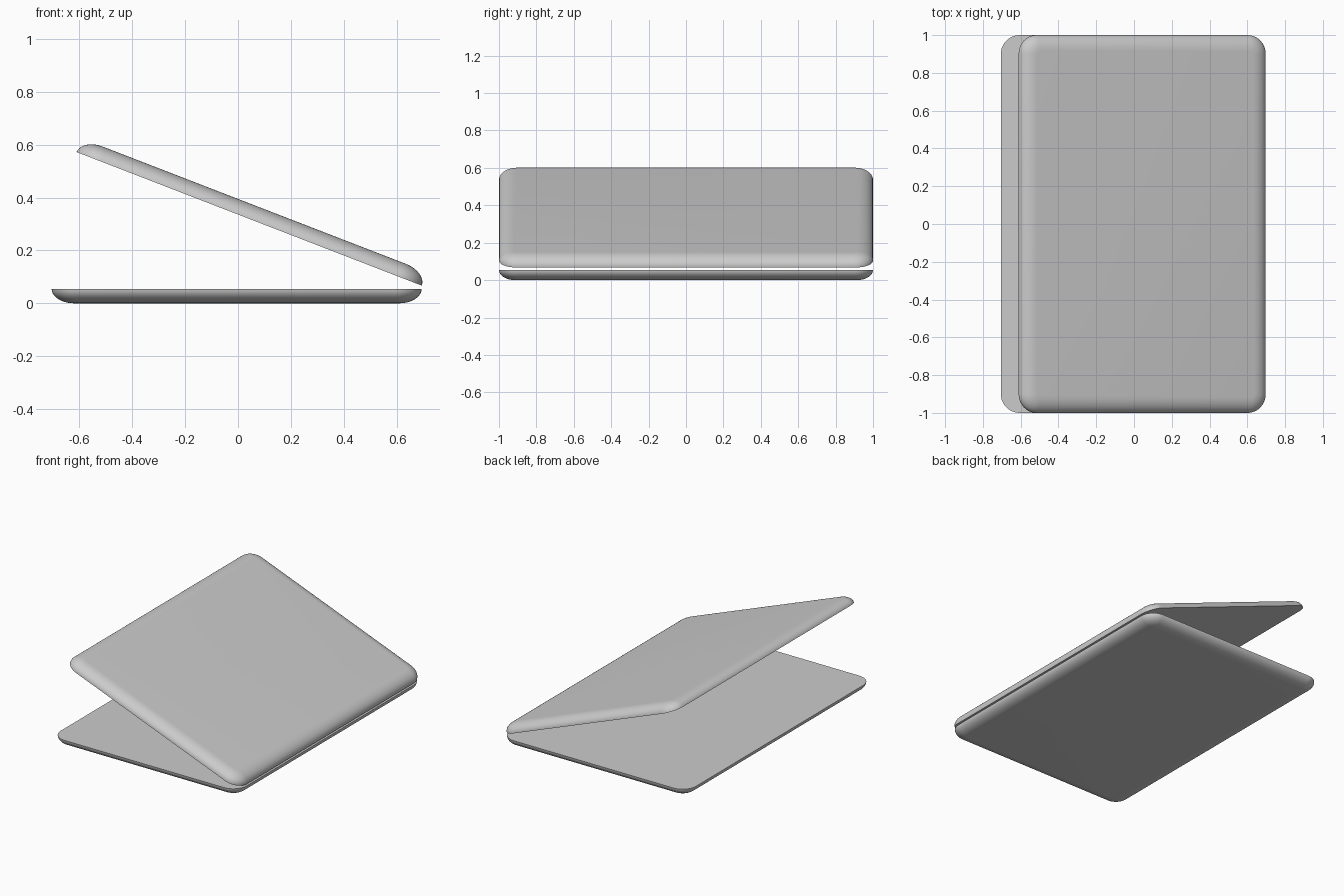
import bpy, bmesh, math

if "Cube" in bpy.data.objects:
    bpy.data.objects.remove(bpy.data.objects["Cube"])

L, W, T = 1.40, 2.0, 0.055      # depth, width, thickness of each shell
EDGE, CORNER = 0.085, 0.10      # rounded edge reach, plan corner radius
HINGE_X = 0.695


def ring(inset, z, seg=10):
    """Rounded rectangle; hinge edge at x = 0, extending to x = -L."""
    r = CORNER - inset
    pts = []
    for k, (sx, sy) in enumerate([(1, 1), (-1, 1), (-1, -1), (1, -1)]):
        cx = -L / 2 + sx * (L / 2 - CORNER)
        cy = sy * (W / 2 - CORNER)
        for i in range(seg + 1):
            a = math.pi / 2 * (k + i / seg)
            pts.append((cx + r * math.cos(a), cy + r * math.sin(a), z))
    return pts


def shell(name, steps=10):
    """Flat at z = 0, bulging to z = T with a quarter-ellipse edge."""
    bm = bmesh.new()
    rings = []
    for i in range(steps + 1):
        t = math.pi / 2 * i / steps
        rings.append([bm.verts.new(p) for p in
                      ring(EDGE * (1 - math.cos(t)), T * math.sin(t))])
    for a, b in zip(rings, rings[1:]):
        n = len(a)
        for j in range(n):
            bm.faces.new((a[j], a[(j + 1) % n], b[(j + 1) % n], b[j]))
    bm.faces.new(rings[0][::-1])
    bm.faces.new(rings[-1])
    me = bpy.data.meshes.new(name)
    bm.to_mesh(me)
    bm.free()
    ob = bpy.data.objects.new(name, me)
    bpy.context.collection.objects.link(ob)
    bpy.ops.object.select_all(action='DESELECT')
    ob.select_set(True)
    bpy.context.view_layer.objects.active = ob
    bpy.ops.object.shade_smooth_by_angle(angle=math.radians(35))
    return ob


# Base: flat side up, rounded side down
base = shell("base")
base.rotation_euler = (math.pi, 0, 0)
base.location = (HINGE_X, 0, T)

# Lid: flat side facing the base, tilted open about the hinge edge
lid = shell("lid")
lid.rotation_euler = (0, math.radians(21.15), 0)
lid.location = (HINGE_X, 0, 0.067)
